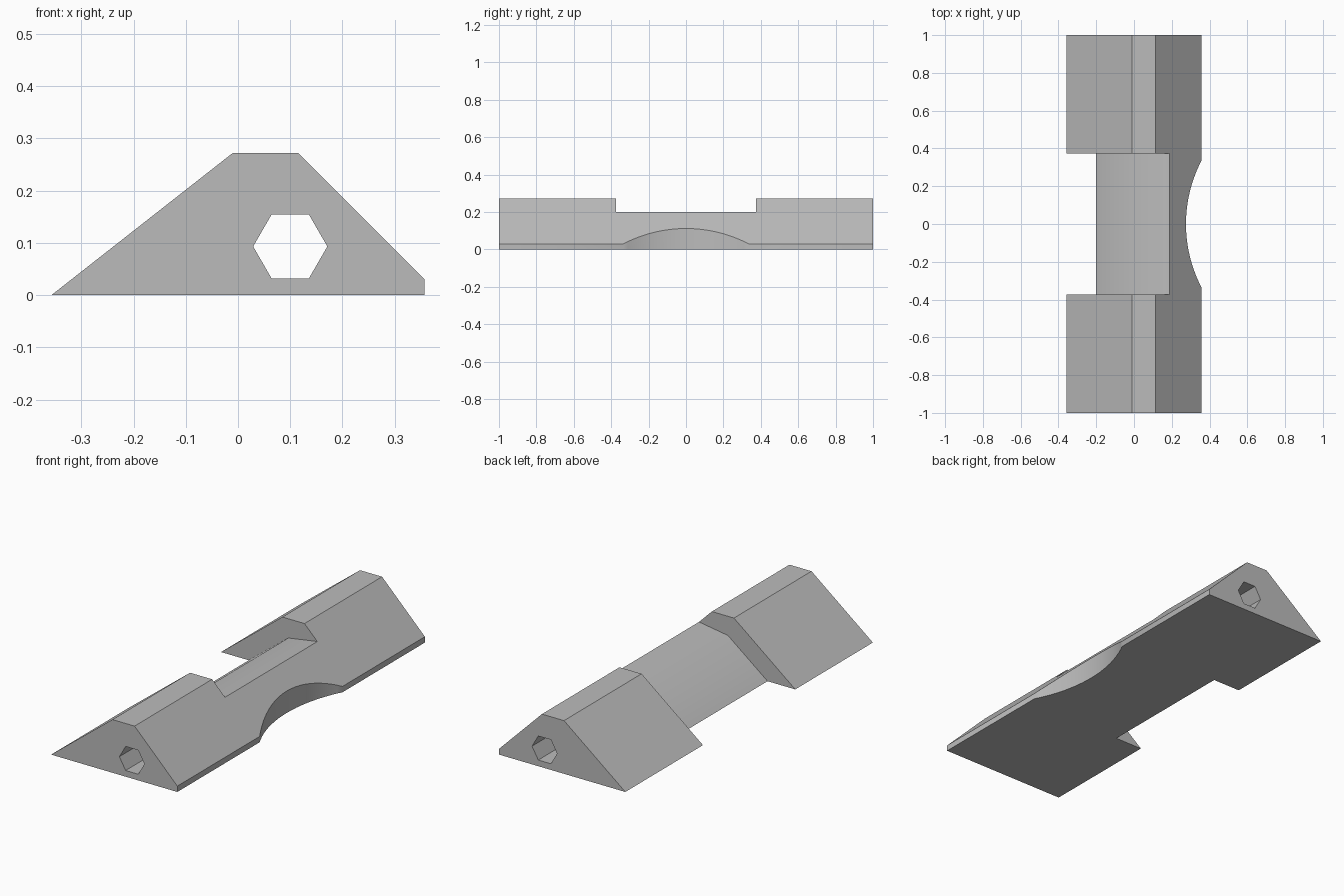
import bpy
import bmesh
import math
from mathutils import Vector

cube = bpy.data.objects.get("Cube")
if cube:
    bpy.data.objects.remove(cube, do_unlink=True)

grey = bpy.data.materials.new("plain_grey")
grey.use_nodes = True
COLOUR = (0.5, 0.5, 0.5, 1)
grey.diffuse_color = COLOUR
grey.node_tree.nodes["Principled BSDF"].inputs["Base Color"].default_value = COLOUR


def prism(name, outline, sweep):
    """Extrude a planar outline along a sweep vector."""
    bm = bmesh.new()
    face = bm.faces.new([bm.verts.new(p) for p in outline])
    grown = bmesh.ops.extrude_face_region(bm, geom=[face], use_keep_orig=True)
    moved = [v for v in grown["geom"] if isinstance(v, bmesh.types.BMVert)]
    bmesh.ops.translate(bm, verts=moved, vec=Vector(sweep))
    bmesh.ops.recalc_face_normals(bm, faces=bm.faces)
    mesh = bpy.data.meshes.new(name)
    bm.to_mesh(mesh)
    bm.free()
    mesh.materials.append(grey)
    obj = bpy.data.objects.new(name, mesh)
    bpy.context.collection.objects.link(obj)
    return obj


def lengthwise(name, section, half):
    """Prism with an x-z cross-section, running along y."""
    return prism(name, [(x, -half, z) for x, z in section], (0, 2 * half, 0))


# Long wedge-shaped body with a flat ridge and a small lip
body = lengthwise("wedge_body", [(-0.357, 0), (0.357, 0), (0.357, 0.03),
                                 (0.115, 0.272), (-0.01, 0.272)], 1.0)

# Central saddle recess on the long slope
saddle = lengthwise("saddle_cutter", [(0.25, 0.209), (0.024, 0.174), (-0.226, -0.02),
                                      (-0.5, -0.02), (-0.5, 0.4), (0.25, 0.4)], 0.373)

# Hexagonal tunnel through the full length
hexagon = [math.radians(60 * i) for i in range(6)]
tunnel = lengthwise("tunnel_cutter", [(0.1 + 0.071 * math.cos(a), 0.093 + 0.071 * math.sin(a))
                                      for a in hexagon], 1.1)

# Shallow upright scoop in the lip side
circle = [2 * math.pi * i / 128 for i in range(128)]
scoop = prism("scoop_cutter", [(1.0 + 0.725 * math.cos(a), 0.725 * math.sin(a), -0.1)
                               for a in circle], (0, 0, 0.6))

bpy.ops.object.select_all(action="DESELECT")
bpy.context.view_layer.objects.active = body
body.select_set(True)
for cutter in (saddle, tunnel, scoop):
    cutter.hide_render = True
    cut = body.modifiers.new(cutter.name, "BOOLEAN")
    cut.operation = "DIFFERENCE"
    cut.solver = "EXACT"
    cut.object = cutter
    bpy.ops.object.modifier_apply(modifier=cut.name)
    bpy.data.objects.remove(cutter, do_unlink=True)

bpy.ops.object.shade_smooth_by_angle(angle=math.radians(33))
